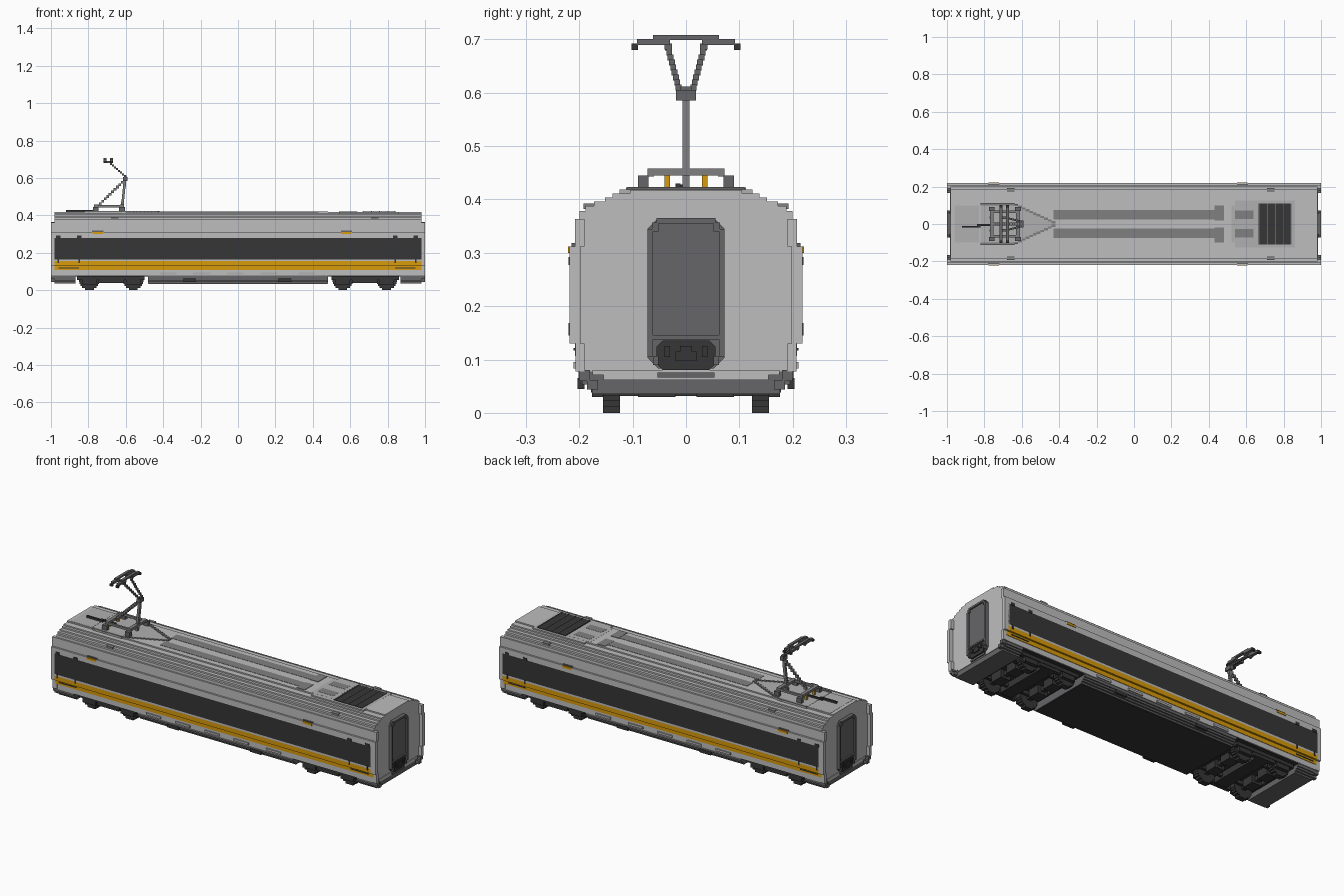
import bpy, bmesh, math
from mathutils import Vector

cube = bpy.data.objects.get("Cube")
if cube:
    bpy.data.objects.remove(cube, do_unlink=True)


def material(name, srgb):
    lin = [((c / 255 + 0.055) / 1.055) ** 2.4 if c > 10 else c / 255 / 12.92 for c in srgb]
    m = bpy.data.materials.new(name)
    m.use_nodes = True
    m.diffuse_color = (*lin, 1)
    bsdf = m.node_tree.nodes["Principled BSDF"]
    bsdf.inputs["Base Color"].default_value = (*lin, 1)
    bsdf.inputs["Roughness"].default_value = 0.8
    return m


LIGHT = material("light grey", (190, 190, 190))
PALE = material("panel grey", (176, 176, 176))
MID = material("mid grey", (128, 128, 128))
GREY = material("dark grey", (102, 102, 104))
BLACK = material("charcoal", (54, 54, 55))
YELLOW = material("amber yellow", (216, 155, 12))


def finish(name, bm, mats):
    bmesh.ops.recalc_face_normals(bm, faces=bm.faces)
    me = bpy.data.meshes.new(name)
    bm.to_mesh(me)
    bm.free()
    for m in mats:
        me.materials.append(m)
    ob = bpy.data.objects.new(name, me)
    bpy.context.collection.objects.link(ob)
    return ob


def boxes(name, items, mat, my=False, mx=False):
    """Boxes given as (x0, x1, y0, y1, z0, z1), optionally mirrored in y and x."""
    items = list(items)
    if my:
        items += [(a, b, -d, -c, e, f) for a, b, c, d, e, f in items]
    if mx:
        items += [(-b, -a, c, d, e, f) for a, b, c, d, e, f in items]
    bm = bmesh.new()
    for x0, x1, y0, y1, z0, z1 in items:
        vs = bmesh.ops.create_cube(bm, size=1)["verts"]
        for v in vs:
            v.co = ((x0 + x1) / 2 + v.co.x * (x1 - x0),
                    (y0 + y1) / 2 + v.co.y * (y1 - y0),
                    (z0 + z1) / 2 + v.co.z * (z1 - z0))
    return finish(name, bm, [mat])


def extrude_x(name, pts, x0, x1, mats, rule=None):
    """Extrude a (y, z) outline along x; rule(face) picks the colour."""
    bm = bmesh.new()
    a = [bm.verts.new((x0, y, z)) for y, z in pts]
    b = [bm.verts.new((x1, y, z)) for y, z in pts]
    bm.faces.new(a)
    bm.faces.new(b[::-1])
    for i in range(len(pts)):
        j = (i + 1) % len(pts)
        bm.faces.new((a[i], b[i], b[j], a[j]))
    bm.normal_update()
    if rule:
        for f in bm.faces:
            f.material_index = rule(f)
    return finish(name, bm, mats)


def stepped(layers):
    """Stepped outline from (half width, bottom, top) layers."""
    side = []
    for w, z0, z1 in layers:
        for p in ((w, z0), (w, z1)):
            if p not in side:
                side.append(p)
    return side + [(-w, z) for w, z in reversed(side)]


def chain(p, q, s):
    """Row of small blocks from p to q."""
    p, q = Vector(p), Vector(q)
    n = max(1, math.ceil(max(abs(c) for c in q - p) / s))
    out = []
    for i in range(n + 1):
        c = p.lerp(q, i / n)
        out.append((c.x - s / 2, c.x + s / 2, c.y - s / 2, c.y + s / 2, c.z - s / 2, c.z + s / 2))
    return out


# Car body: stepped section with window band and amber stripe
body_layers = [(.205, .078, .107), (.208, .107, .13), (.218, .13, .155), (.218, .155, .165),
               (.218, .165, .28), (.218, .28, .312), (.208, .312, .363), (.2, .363, .378),
               (.188, .378, .388), (.172, .388, .396), (.152, .396, .404), (.138, .404, .411),
               (.105, .411, .418)]


def livery(f):
    z = f.calc_center_median().z
    if abs(f.normal.x) > .5:
        return 0
    return 1 if .106 < z < .156 else 2 if .165 < z < .28 else 0


extrude_x("car_body", stepped(body_layers), -.98, .98, [LIGHT, YELLOW, BLACK], livery)

# Side walls reaching past the recessed ends
boxes("end_fins", [(.97, 1, .19, .207, .078, .13), (.97, 1, .198, .218, .13, .312),
                   (.97, 1, .19, .208, .312, .363)], LIGHT, True, True)

# Skirts: one between the bogies and one at each end
skirt = stepped([(.176, .035, .044), (.186, .044, .053), (.195, .053, .063), (.201, .063, .08)])
for nm, x0, x1 in (("middle", -.48, .48), ("left", .87, .98), ("right", -.98, -.87)):
    extrude_x(nm + "_skirt", skirt, x0, x1, [GREY])
boxes("skirt_corners", [(.97, 1, .165, .186, .044, .062), (.97, 1, .18, .2, .06, .08)], GREY, True, True)
boxes("end_sills", [(.97, .983, -.155, .155, .062, .08), (.97, .983, -.175, .175, .071, .08)], LIGHT, mx=True)
boxes("floor_plate", [(-.478, .478, -.172, .172, .032, .036)], BLACK)
boxes("bogie_bay_ceiling", [(.48, .87, -.2, .2, .074, .079)], BLACK, mx=True)
boxes("skirt_vents", [(x - .035, x + .035, .19, .203, .045, .065) for x in (-.26, .25)], BLACK, True)
boxes("lower_steps", [(x, x + .09, .2, .211, .083, .095) for x in (-.42, -.24, -.06, .12, .32)], PALE, True)

# Passenger door outlines
doors = []
for x0, x1 in ((-.96, -.85), (.84, .95)):
    doors += [(x0, x1, .205, .2105, .117, .122)]
    for x in (x0, x1):
        doors += [(x - .004, x + .004, .215, .2205, .145, .168), (x - .012, x + .012, .215, .2205, .277, .292)]
boxes("door_outlines", doors, BLACK, True)

# Side lamps and small roof-edge hatches
boxes("side_lamps", [(x - .028, x + .028, .205, .221, .3, .312) for x in (-.75, .58)], YELLOW, True)
boxes("lamp_backs", [(x - .03, x + .03, .205, .215, .312, .318) for x in (-.75, .58)], GREY, True)
boxes("roof_edge_hatches", [(x - .02, x + .02, .165, .192, .382, .392) for x in (-.66, .73)], MID, True)

# Gangways at both ends
for s, nm in ((1, "left"), (-1, "right")):
    def octagon(w, z0, z1, c):
        return [(-w + c, z0), (w - c, z0), (w, z0 + c), (w, z1 - c),
                (w - c, z1), (-w + c, z1), (-w, z1 - c), (-w, z0 + c)]
    extrude_x(nm + "_gangway", octagon(.072, .083, .365, .02), s * .97, s * .99, [GREY])
    extrude_x(nm + "_gangway_door", octagon(.06, .145, .355, .012), s * .98, s * .992, [GREY])
    extrude_x(nm + "_coupler_recess", octagon(.055, .08, .136, .012), s * .98, s * .994, [BLACK])
boxes("gangway_rims", [(.97, 1, .062, .072, .105, .345), (.97, 1, .052, .064, .34, .357),
                       (.97, 1, 0, .055, .355, .365), (.97, 1, 0, .062, .138, .146),
                       (.97, 1, .052, .062, .09, .107)], GREY, True, True)
boxes("couplers", [(.98, 1, -.02, .02, .097, .115), (.98, 1, -.011, .011, .115, .125),
                   (.98, 1, .03, .04, .105, .125), (.98, 1, -.04, -.03, .105, .125)], BLACK, mx=True)
boxes("end_treads", [(.97, .99, -.053, .053, .066, .076)], GREY, mx=True)

# Roof fittings
boxes("roof_channels", [(-.43, .44, .024, .075, .41, .4195), (.54, .64, .026, .073, .41, .4195)], MID, True)
boxes("roof_channel_box", [(.43, .48, .02, .098, .41, .4205)], MID, True)
boxes("roof_unit_panel", [(.52, .66, -.1, .1, .41, .4187), (.54, .86, -.125, .125, .405, .4183)], PALE)
boxes("roof_grille", [(.665, .84, -.11, .11, .41, .4205)], BLACK)
boxes("grille_bars", [(.67 + i * .042, .674 + i * .042, -.11, .11, .415, .423) for i in range(5)], GREY)
boxes("roof_end_panel", [(-.96, -.83, -.1, .1, .41, .419)], PALE)

# Tapered pantograph deck with stepped edges
deck, rim = [], []
for i in range(20):
    x = -.82 + i * .02
    w = .112 if x < -.65 else .112 - (x + .65) * .46
    deck.append((x, x + .02, -w, w, .408, .4195))
    rim.append((x, x + .02, w - .012, w, .408, .4225))
boxes("pantograph_deck", deck, PALE)
boxes("pantograph_deck_rim", rim, MID, True)
boxes("cable", [(-.92, -.82, -.02, -.01, .418, .43), (-.84, -.75, -.01, 0, .418, .428)], BLACK)

# Pantograph
boxes("pantograph_feet", [(x - .015, x + .015, .07, .09, .418, .445) for x in (-.76, -.62)], GREY, True)
boxes("pantograph_insulators", [(-.772, -.758, .03, .04, .418, .446)], YELLOW, True)
boxes("pantograph_base", [(-.77, -.61, .06, .072, .443, .455), (-.77, -.75, -.072, .072, .445, .458),
                          (-.63, -.61, -.072, .072, .445, .458)], MID, True)
boxes("pantograph_lower_arm", chain((-.75, 0, .45), (-.605, 0, .59), .014)
      + chain((-.622, 0, .425), (-.604, 0, .59), .014), MID)
boxes("pantograph_knuckle", [(-.614, -.592, -.019, .019, .585, .605), (-.61, -.596, -.01, .01, .6, .612)], GREY)
boxes("pantograph_upper_arm", chain((-.605, .014, .61), (-.69, .034, .685), .011), GREY, True)
boxes("pantograph_head", [(x - .008, x + .008, 0, .062, .699, .708) for x in (-.712, -.676)]
      + [(x - .008, x + .008, .03, .092, .689, .701) for x in (-.712, -.676)]
      + [(-.716, -.672, .026, .04, .681, .692)], GREY, True)
boxes("pantograph_horns", [(x - .008, x + .008, .09, .102, .68, .692) for x in (-.712, -.676)], BLACK, True)

# Bogies: stepped wheels, axles and frames
R, N = .055, 10
wheels, frames = [], []
for xw in (.56, .795):
    for i in range(N):
        z0, z1 = 2 * R * i / N, 2 * R * (i + 1) / N
        h = math.sqrt(R * R - ((z0 + z1) / 2 - R) ** 2)
        if z1 < .08:
            wheels.append((xw - h, xw + h, .124, .156, z0, z1))
    frames += [(xw - .012, xw + .012, 0, .125, .043, .067), (xw - .04, xw + .04, .156, .176, .03, .062),
               (xw - .03, xw + .03, .02, .09, .03, .075)]
frames += [(.5, .86, .156, .18, .055, .076), (.61, .745, .156, .178, .038, .056),
           (.64, .715, 0, .156, .04, .076), (.5, .515, 0, .156, .055, .076), (.845, .86, 0, .156, .055, .076),
           (.515, .845, .095, .11, .05, .07)]
boxes("wheels", wheels, BLACK, True, True)
boxes("bogie_frames", frames, BLACK, True, True)
